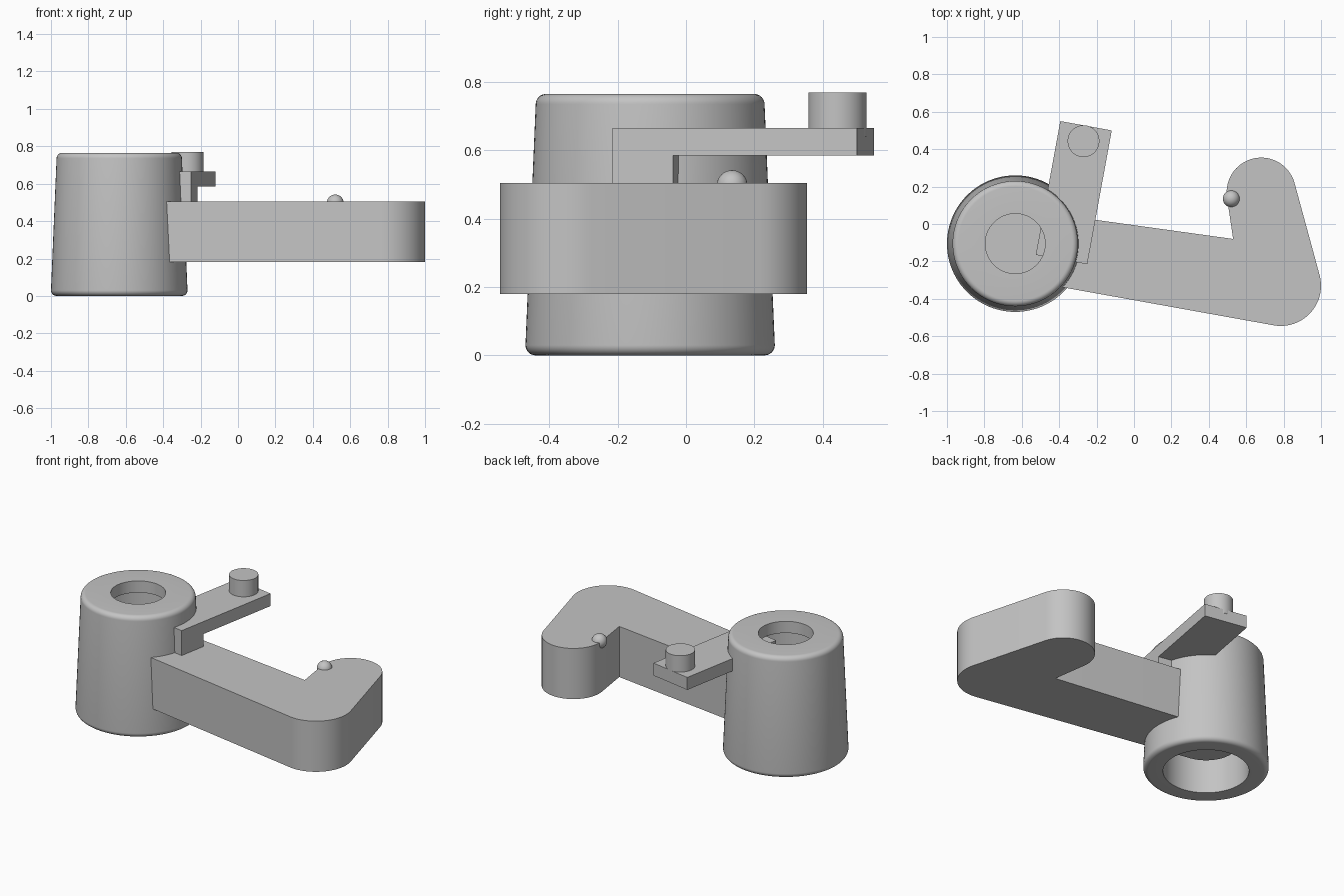
import bpy, bmesh
from math import sin, cos, radians, pi
from mathutils import Vector

cube = bpy.data.objects.get("Cube")
if cube:
    bpy.data.objects.remove(cube, do_unlink=True)

grey = bpy.data.materials.new("plain grey")
grey.use_nodes = True
GREY = (0.55, 0.55, 0.55, 1)
grey.diffuse_color = GREY
grey.node_tree.nodes["Principled BSDF"].inputs["Base Color"].default_value = GREY


def finish(name, bm):
    """Turn a bmesh into a shaded object with the grey material."""
    bmesh.ops.remove_doubles(bm, verts=bm.verts, dist=1e-5)
    bmesh.ops.recalc_face_normals(bm, faces=bm.faces)
    mesh = bpy.data.meshes.new(name)
    bm.to_mesh(mesh)
    bm.free()
    mesh.materials.append(grey)
    obj = bpy.data.objects.new(name, mesh)
    bpy.context.collection.objects.link(obj)
    bpy.ops.object.select_all(action='DESELECT')
    obj.select_set(True)
    bpy.context.view_layer.objects.active = obj
    bpy.ops.object.shade_smooth_by_angle(angle=radians(30))
    return obj


def arc(cx, cy, r, start, end, steps):
    """Points on an arc, angles in degrees."""
    angles = [radians(start + (end - start) * i / steps) for i in range(steps + 1)]
    return [(cx + r * cos(a), cy + r * sin(a)) for a in angles]


def prism(name, outline, z0, z1):
    """Extrude a flat outline between two heights."""
    bm = bmesh.new()
    face = bm.faces.new([bm.verts.new((x, y, z0)) for x, y in outline])
    top = bmesh.ops.extrude_face_region(bm, geom=[face])["geom"]
    moved = [v for v in top if isinstance(v, bmesh.types.BMVert)]
    bmesh.ops.translate(bm, verts=moved, vec=(0, 0, z1 - z0))
    return finish(name, bm)


def lathe(name, profile, x, y, segments=96):
    """Spin a closed (radius, height) profile around a vertical axis."""
    bm = bmesh.new()
    verts = [bm.verts.new((x + r, y, z)) for r, z in profile]
    edges = [bm.edges.new((a, b)) for a, b in zip(verts, verts[1:] + verts[:1])]
    bmesh.ops.spin(bm, geom=verts + edges, cent=(x, y, 0), axis=(0, 0, 1),
                   angle=2 * pi, steps=segments)
    return finish(name, bm)


HUB = (-0.635, -0.105)

# Hollow tapered knob: wide bore below, smaller hole through the top
knob_profile = [(0.25, 0)]
knob_profile += arc(0.335, 0.03, 0.03, -90, 0, 8)
knob_profile += arc(0.305, 0.735, 0.03, 0, 90, 8)
knob_profile += [(0.16, 0.765), (0.16, 0.69), (0.25, 0.69)]
lathe("knob_shell", knob_profile, *HUB)

# Hooked arm with a round root inside the knob
arm_outline = arc(*HUB, 0.185, 82, 259.5, 24)
arm_outline += arc(0.785, -0.33, 0.215, 259.5, 375, 20)
arm_outline += arc(0.68, 0.17, 0.185, 15, 187, 24)
arm_outline += [(0.53, -0.08)]
prism("hooked_arm", arm_outline, 0.18, 0.505)

# Lever lying at a slant, with a foot standing on the arm
near_left, near_right = Vector((-0.525, -0.165)), Vector((-0.25, -0.215))
along = Vector((0.18, 0.983)).normalized()


def lever_outline(length):
    return [near_left, near_right, near_right + along * length, near_left + along * length]


bm_lever = lever_outline(0.727)
prism("lever_plate", bm_lever, 0.585, 0.665)
prism("lever_foot", lever_outline(0.18), 0.5, 0.585)

# Peg at the lever tip
prism("lever_peg", arc(-0.27, 0.443, 0.085, 0, 354.375, 63), 0.64, 0.77)

# Small ball on the edge of the hook
bm = bmesh.new()
bmesh.ops.create_uvsphere(bm, u_segments=32, v_segments=16, radius=0.045)
bmesh.ops.translate(bm, verts=bm.verts, vec=(0.52, 0.135, 0.497))
finish("index_ball", bm)
